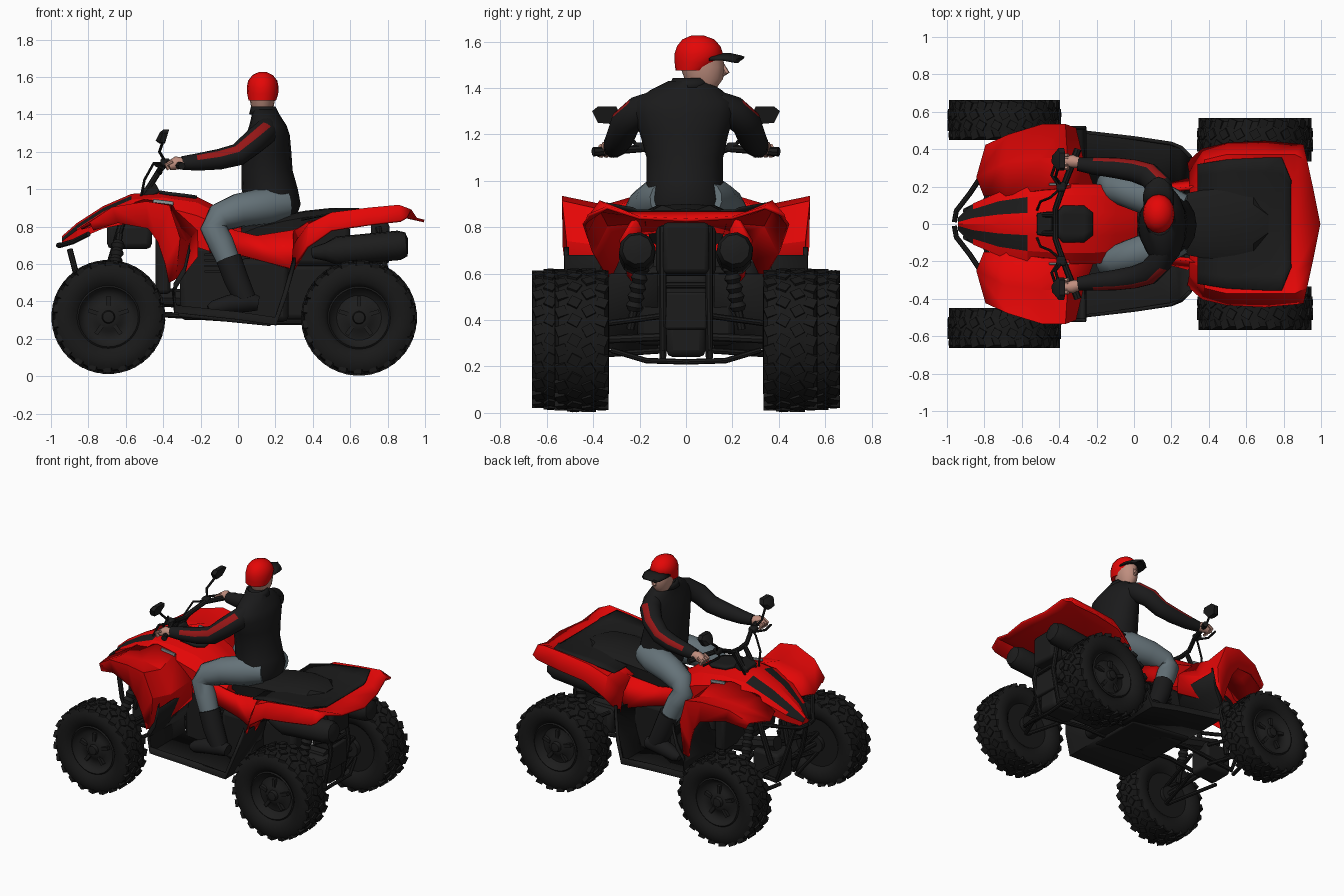
import bpy, bmesh, math
from mathutils import Vector as V, Matrix as M


def material(name, rgb):
    m = bpy.data.materials.new(name)
    m.diffuse_color = (*rgb, 1)
    return m


RED = material("bright red", (0.78, 0.002, 0.002))
BLACK = material("black plastic", (0.011, 0.011, 0.011))
RUBBER = material("tyre rubber", (0.0095, 0.0095, 0.0095))
DARK = material("dark metal", (0.012, 0.012, 0.012))
CLOTH = material("jacket black", (0.0105, 0.0105, 0.011))
JEANS = material("grey denim", (0.13, 0.17, 0.19))
SKIN = material("skin", (0.52, 0.27, 0.21))
TRIM = material("sleeve red", (0.3, 0.008, 0.008))
LENS = material("grey lens", (0.28, 0.32, 0.33))


def finish(name, bm, mats, rule=None, thick=0, bevel=0, angle=35):
    bmesh.ops.recalc_face_normals(bm, faces=bm.faces)
    bm.normal_update()
    for f in bm.faces:
        f.smooth = True
        if rule:
            f.material_index = int(rule(f.calc_center_median(), f.normal))
    me = bpy.data.meshes.new(name)
    bm.to_mesh(me)
    bm.free()
    me.set_sharp_from_angle(angle=math.radians(angle))
    for m in mats if isinstance(mats, tuple) else (mats,):
        me.materials.append(m)
    ob = bpy.data.objects.new(name, me)
    bpy.context.collection.objects.link(ob)
    if thick:
        md = ob.modifiers.new("Thickness", 'SOLIDIFY')
        md.thickness, md.offset = thick, 0
    if bevel:
        md = ob.modifiers.new("Bevel", 'BEVEL')
        md.width, md.segments = bevel, 2
    return ob


def loft(name, sections, mats, ring=False, caps=False, **kw):
    """Skin a row of equally long sections; ring closes each section."""
    bm = bmesh.new()
    rows = [[bm.verts.new(p) for p in s] for s in sections]
    n = len(rows[0])
    for a, b in zip(rows, rows[1:]):
        for i in range(n if ring else n - 1):
            j = (i + 1) % n
            bm.faces.new((a[i], a[j], b[j], b[i]))
    if caps:
        bm.faces.new(rows[0])
        bm.faces.new(rows[-1])
    return finish(name, bm, mats, **kw)


def tube(name, pts, radii, mats=BLACK, sides=8, **kw):
    """Round limb or bar through points with a radius at each."""
    pts = [V(p) for p in pts]
    if not isinstance(radii, (list, tuple)):
        radii = [radii] * len(pts)
    up, secs = None, []
    for i, p in enumerate(pts):
        t = (pts[min(i + 1, len(pts) - 1)] - pts[max(i - 1, 0)]).normalized()
        up = t.orthogonal() if up is None else up - t * up.dot(t)
        up.normalize()
        side = t.cross(up)
        secs.append([p + radii[i] * (up * math.cos(a) + side * math.sin(a))
                     for a in (2 * math.pi * k / sides for k in range(sides))])
    return loft(name, secs, mats, ring=True, caps=True, **kw)


def box(name, c, size, mat=BLACK, bevel=0.01, tilt=0):
    bm = bmesh.new()
    bmesh.ops.create_cube(bm, size=1, matrix=M.Translation(c) @ M.Rotation(tilt, 4, 'Y') @ M.Diagonal((*size, 1)))
    return finish(name, bm, mat, bevel=bevel)


def ellipses(rows, n=16):
    return [[(cx + rx * math.cos(2 * math.pi * k / n), cy + ry * math.sin(2 * math.pi * k / n), z)
             for k in range(n)] for cx, cy, z, rx, ry in rows]


def mirrored(half):
    """Complete a section given from the centre line out to +y."""
    return [(x, -y, z) for x, y, z in reversed(half[1:])] + list(half)


def flip(pts, s):
    return [(x, y * s, z) for x, y, z in pts]


# wheels: tyre, dished rim, lugs, tread blocks
def wheel(name, x, y, z, R, w, s):
    def lathe(part, prof, mat, n=32):
        loft(name + part, [[(x + r * math.cos(2 * math.pi * k / n), y + s * o * w, z + r * math.sin(2 * math.pi * k / n))
                            for k in range(n)] for o, r in prof], mat, ring=True, caps=True, angle=40)
    b = R - 0.009
    lathe("_tyre", [(-.36, .165), (-.46, .19), (-.5, .225), (-.49, b - .035), (-.42, b - .01), (-.2, b), (.2, b),
                    (.42, b - .01), (.49, b - .035), (.5, .225), (.46, .19), (.36, .165), (.2, .16)], RUBBER)
    lathe("_rim", [(-.3, .1), (.1, .155), (.38, .168), (.41, .16), (.3, .148), (.22, .12), (.24, .08),
                   (.3, .065), (.32, .035), (.42, .03), (.43, .015)], DARK)
    bm = bmesh.new()
    for k in range(5):
        a = 2 * math.pi * k / 5
        bmesh.ops.create_cube(bm, size=1, matrix=M.Translation((x, y, z)) @ M.Rotation(a, 4, 'Y')
                              @ M.Translation((0, s * .27 * w, .085)) @ M.Diagonal((.022, .03, .055, 1)))
    finish(name + "_lugs", bm, DARK)
    bm = bmesh.new()
    for k in range(22):
        for row, (o, skew) in enumerate(((-.37, .35), (-.13, -.5), (.13, .5), (.37, -.35))):
            a = 2 * math.pi * (k + .5 * (row % 2)) / 22
            drop = .007 if row in (0, 3) else 0
            bmesh.ops.create_cube(bm, size=1, matrix=M.Translation((x, y, z)) @ M.Rotation(a, 4, 'Y')
                                  @ M.Translation((0, o * w, R - .013 - drop)) @ M.Rotation(skew, 4, 'Z')
                                  @ M.Diagonal((.046, .2 * w, .024, 1)))
    finish(name + "_tread", bm, RUBBER)


for s, side in ((1, "left"), (-1, "right")):
    wheel("front_wheel_" + side, -.693, s * .556, .317, .305, .215, s)
    wheel("rear_wheel_" + side, .647, s * .45, .313, .31, .235, s)

# hood and tank cover, black panels beside the centre ridge
hood = [(-.94, .035, .74, .69), (-.86, .11, .81, .73), (-.72, .17, .90, .79), (-.57, .2, .965, .82),
        (-.4, .215, .975, .78), (-.22, .215, .95, .69), (-.1, .20, .89, .65), (.02, .17, .80, .65)]
loft("hood", [mirrored([(x, 0, t + .01), (x, .3 * h, t), (x, .72 * h, t - .02), (x, h, t * .65 + b * .35),
                        (x, h * .95, b)]) for x, h, t, b in hood], (RED, BLACK), caps=True, angle=20,
     rule=lambda c, n: -.9 < c.x < -.57 and .25 < abs(c.y) / (.2 + .22 * (c.x + .57)) < .75 and n.z > .5)
loft("dash_pad", [[(-.42, y * .5, .985), (-.38, y, .978), (-.27, y, .965), (-.22, y * .6, .957)]
                  for y in (-.1, -.05, .05, .1)], BLACK, thick=.018)
box("steering_cover", (-.47, 0, .99), (.09, .12, .06), tilt=-.5)

# rear fender with black deck
rear = [[(.30, 0, .80), (.30, .2, .77), (.30, .27, .70), (.29, .33, .57)],
        [(.38, 0, .83), (.38, .24, .82), (.38, .34, .81), (.37, .40, .69)],
        [(.5, 0, .85), (.5, .28, .85), (.5, .37, .87), (.5, .43, .78)],
        [(.7, 0, .86), (.7, .28, .86), (.7, .37, .895), (.7, .44, .81)],
        [(.86, 0, .86), (.86, .26, .86), (.86, .37, .91), (.87, .425, .83)],
        [(.995, 0, .83), (.955, .2, .84), (.925, .34, .885), (.905, .42, .85)]]
loft("rear_fender", [mirrored(r) for r in rear], RED, thick=.014, angle=25)
deck = [(.34, .26, .32, .825), (.5, .28, .345, .858), (.7, .28, .355, .882), (.79, .27, .355, .892), (.84, .21, .23, .87)]
loft("rear_deck", [mirrored([(x, 0, min(.87, z + .012)), (x, y, min(.872, z + .01)), (x, o, z + .013)])
                   for x, y, o, z in deck], BLACK, thick=.008)

# seat
seat = [(-.02, .08, .78, .75), (.1, .13, .83, .72), (.25, .16, .865, .74), (.36, .18, .885, .80),
        (.5, .19, .90, .85), (.64, .16, .90, .86), (.72, .07, .88, .865)]
loft("seat", [mirrored([(x, 0, t), (x, .65 * h, t - .005), (x, h, t - .035), (x, h * .95, b)]) for x, h, t, b in seat],
     BLACK, caps=True, angle=30)

fender = [[(-.80, .15, .80), (-.84, .25, .79), (-.79, .42, .82), (-.77, .425, .78)],
          [(-.68, .15, .88), (-.68, .33, .87), (-.67, .475, .90), (-.64, .475, .82)],
          [(-.5, .18, .94), (-.5, .35, .89), (-.49, .53, .93), (-.48, .525, .79)],
          [(-.36, .19, .92), (-.36, .36, .87), (-.37, .53, .91), (-.43, .525, .72)],
          [(-.22, .2, .78), (-.28, .36, .72), (-.315, .51, .74), (-.39, .51, .6)],
          [(-.22, .2, .64), (-.29, .36, .55), (-.335, .50, .52), (-.37, .495, .5)]]
for s, side in ((1, "left"), (-1, "right")):
    # front fender, side panel, footwell
    loft("front_fender_" + side, [flip(r, s) for r in fender], RED, thick=.014, angle=25)
    loft("side_panel_" + side, [flip(r, s) for r in (
        [(-.16, .205, .86), (-.15, .21, .66)], [(-.02, .185, .78), (0, .2, .65)], [(.1, .17, .75), (.15, .2, .61)],
        [(.3, .19, .78), (.3, .24, .57)], [(.45, .22, .84), (.4, .28, .74)])], RED, thick=.02)
    loft("footwell_" + side, [flip([(x, .12, z), (x, o, z), (x, o, z + .035)], s) for x, z, o in (
        (-.26, .68, .515), (-.29, .55, .515), (-.345, .46, .515), (-.335, .345, .5), (0, .31, .46), (.2, .28, .43),
        (.25, .42, .41), (.30, .60, .36))], BLACK, thick=.02)
    box("headlight_" + side, (-.4, s * .212, .93), (.11, .012, .022), LENS, .003, tilt=.12)
    # exhaust silencer
    tube("exhaust_" + side, [(.4, s * .19, .66), (.47, s * .21, .665), (.53, s * .21, .67), (.86, s * .21, .70),
                             (.90, s * .21, .705), (.91, s * .21, .705)], [.03, .05, .078, .08, .065, .03], DARK, 10)
    # suspension: two wishbones and a shock at each end
    for end, x, yw in (("front", -.693, .5), ("rear", .647, .38)):
        for z, zi in ((.25, .27), (.38, .42)):
            for dx in (-.11, .11):
                tube(f"{end}_wishbone_{side}", [(x + dx, s * .09, zi), (x, s * yw, z)], .013)
        tube(f"{end}_hub_{side}", [(x, s * (yw - .05), .315), (x, s * (yw + .06), .315)], .06, DARK, 12)
        tube(f"{end}_axle_{side}", [(x, s * .05, .33), (x, s * yw, .315)], .018, DARK)
        top, low = V((x + .06, s * .17, .76)), V((x, s * (yw - .14), .36))
        tube(f"{end}_shock_{side}", [top, low], .018, DARK)
        tube(f"{end}_spring_{side}", [top.lerp(low, .1 + k * .05) for k in range(15)],
             [.026 + .012 * (k % 2) for k in range(15)], BLACK, 10)
    # frame rails and bumper bars
    tube("frame_rail_" + side, [(-.9, s * .07, .68), (-.84, s * .1, .45), (-.78, s * .1, .29), (-.4, s * .1, .33),
                                (.2, s * .1, .29), (.36, s * .1, .29), (.75, s * .1, .24), (.8, s * .1, .5),
                                (.75, s * .1, .8)], .016)
    tube("tower_bar_" + side, [(-.74, s * .1, .4), (-.68, s * .12, .62), (-.62, s * .12, .82)], .018)
    tube("bumper_bar_" + side, [(-.96, s * .01, .7), (-.95, s * .07, .70), (-.88, s * .16, .72), (-.80, s * .28, .76)], .014)
    tube("rear_lower_bar_" + side, [(.75, 0, .22), (.76, s * .17, .225), (.7, s * .32, .27)], .012)
    # handlebar, lever, mirror
    tube("handlebar_" + side, [(-.42, 0, 1.09), (-.42, s * .08, 1.1), (-.385, s * .18, 1.14), (-.30, s * .40, 1.125)],
         [.016, .016, .016, .02])
    tube("brake_lever_" + side, [(-.4, s * .2, 1.13), (-.44, s * .26, 1.13), (-.4, s * .38, 1.11)], .008)
    tube("fork_riser_" + side, [(-.53, s * .04, .93), (-.47, s * .05, 1.02), (-.42, s * .05, 1.1)], .016)
    tube("cable_" + side, [(-.52, s * .07, .95), (-.5, s * .12, 1.05), (-.45, s * .14, 1.14), (-.38, s * .2, 1.14)], .007)
    box("lever_mount_" + side, (-.39, s * .2, 1.145), (.05, .05, .04))
    tube("mirror_stem_" + side, [(-.39, s * .21, 1.15), (-.42, s * .25, 1.2), (-.40, s * .32, 1.26)], .008)
    loft("mirror_" + side, [[(x + .3 * (z - 1.28), s * (.343 + k * (y - .343)), 1.28 + k * (z - 1.28))
                             for y, z in ((.285, 1.29), (.30, 1.32), (.38, 1.32), (.405, 1.30), (.38, 1.25), (.32, 1.245))]
                            for x, k in ((-.43, .6), (-.41, 1), (-.38, 1))], BLACK, ring=True, caps=True)

# engine, frame blocks and rear underside
box("engine", (-.06, 0, .5), (.5, .32, .4), DARK, .03)
box("engine_side_cover", (.14, 0, .46), (.26, .42, .34), BLACK, .03)
box("skid_plate", (-.07, 0, .305), (.5, .4, .025), tilt=.1)
box("front_bulkhead", (-.68, 0, .36), (.2, .17, .2), DARK, .02)
box("front_frame_tower", (-.58, 0, .75), (.24, .2, .14), DARK, .03)
box("radiator", (-.4, 0, .6), (.08, .4, .32), BLACK, .02)
box("gearbox", (.33, 0, .45), (.36, .2, .3), DARK, .03)
box("rear_differential", (.65, 0, .33), (.24, .17, .18), DARK, .03)
box("airbox", (.4, 0, .7), (.4, .26, .22), BLACK, .03)
box("tail_block", (.76, 0, .71), (.1, .2, .22), BLACK, .02)
box("tow_plate", (.78, 0, .44), (.03, .18, .16), DARK, .01)
tube("chassis_spine", [(-.72, 0, .5), (-.4, 0, .42), (.3, 0, .4), (.7, 0, .4)], .05, DARK)
for k in range(5):
    box("cylinder_fin", (-.03, 0, .56 + .03 * k), (.3, .36, .012), DARK, 0)
for z in (.42, .55, .66):
    tube("rear_cross_bar", [(.78, -.1, z), (.78, .1, z)], .014)

# rider torso
loft("jacket", ellipses([(.185, -.005, .86, .13, .165), (.185, -.005, .92, .15, .175), (.17, -.005, 1.0, .15, .165),
                         (.155, -.005, 1.1, .137, .165), (.155, -.008, 1.2, .13, .19), (.16, -.01, 1.29, .117, .22),
                         (.16, -.01, 1.34, .10, .215), (.15, 0, 1.39, .078, .155), (.14, .01, 1.43, .062, .085)]),
     CLOTH, ring=True, caps=True, angle=50)
for s, side in ((1, "left"), (-1, "right")):
    # sleeve with red stripe, hand, fingers
    tube("sleeve_" + side, [(.16, s * .13, 1.335), (.14, s * .20, 1.30), (.08, s * .26, 1.25), (.0, s * .285, 1.185),
                            (-.1, s * .30, 1.16), (-.22, s * .31, 1.145), (-.30, s * .32, 1.14)],
         [.055, .068, .066, .06, .055, .046, .036], (CLOTH, TRIM), 18, angle=50,
         rule=lambda c, n: -.22 < c.x < .16 and (n.y * s * .85 + n.z * .53) > .95)
    tube("hand_" + side, [(-.28, s * .325, 1.14), (-.33, s * .335, 1.14), (-.37, s * .34, 1.125)], [.026, .036, .024],
         SKIN, 8, angle=50)
    for k in range(4):
        y = s * (.30 + .022 * k)
        tube("finger_" + side, [(-.35, y, 1.15), (-.385, y, 1.13), (-.37, y, 1.105)], .011, SKIN, 6)
    # trouser leg and boot
    tube("trouser_leg_" + side, [(.26, s * .08, .92), (.15, s * .12, .91), (.0, s * .165, .885), (-.10, s * .195, .845),
                                 (-.13, s * .21, .79), (-.09, s * .23, .71), (-.045, s * .25, .60)],
         [.08, .1, .09, .08, .072, .07, .062], JEANS, 14, angle=50)
    tube("boot_shaft_" + side, [(-.05, s * .25, .63), (-.01, s * .262, .52), (.04, s * .27, .41)], [.07, .068, .06],
         CLOTH, 12, angle=50)
    tube("boot_foot_" + side, [(.11, s * .27, .39), (.05, s * .27, .40), (-.05, s * .285, .385), (-.13, s * .295, .365),
                               (-.16, s * .3, .36)], [.04, .058, .05, .04, .02], CLOTH, 12, angle=50)

# head turned towards +y, with cap and peak
loft("head", ellipses([(.13, .03, 1.37, .048, .05), (.13, .04, 1.42, .05, .058), (.13, .075, 1.405, .045, .06),
                       (.13, .077, 1.44, .06, .083), (.13, .07, 1.49, .07, .095), (.13, .06, 1.54, .072, .1)]),
     SKIN, ring=True, caps=True, angle=60)
tube("nose", [(.13, .15, 1.51), (.13, .175, 1.465), (.13, .155, 1.455)], [.01, .014, .008], SKIN, 6)
loft("cap", ellipses([(.13, .025, 1.475, .074, .07), (.132, .045, 1.51, .083, .094), (.132, .055, 1.545, .085, .105),
                      (.132, .055, 1.58, .078, .094), (.132, .053, 1.61, .055, .068), (.132, .05, 1.627, .02, .025)]),
     RED, ring=True, caps=True, angle=50)
loft("cap_peak", [[(.132 + h * t, y0 - .03 * abs(t) ** 2, z - .022 * t * t) for t in (-1, -.6, 0, .6, 1)]
                  for h, y0, z in ((.08, .13, 1.545), (.08, .19, 1.545), (.065, .235, 1.535), (.04, .25, 1.53))],
     BLACK, thick=.012, angle=50)
loft("collar", ellipses([(.14, .015, 1.40, .075, .085), (.135, .02, 1.44, .06, .072)]), CLOTH, ring=True, thick=.012)
